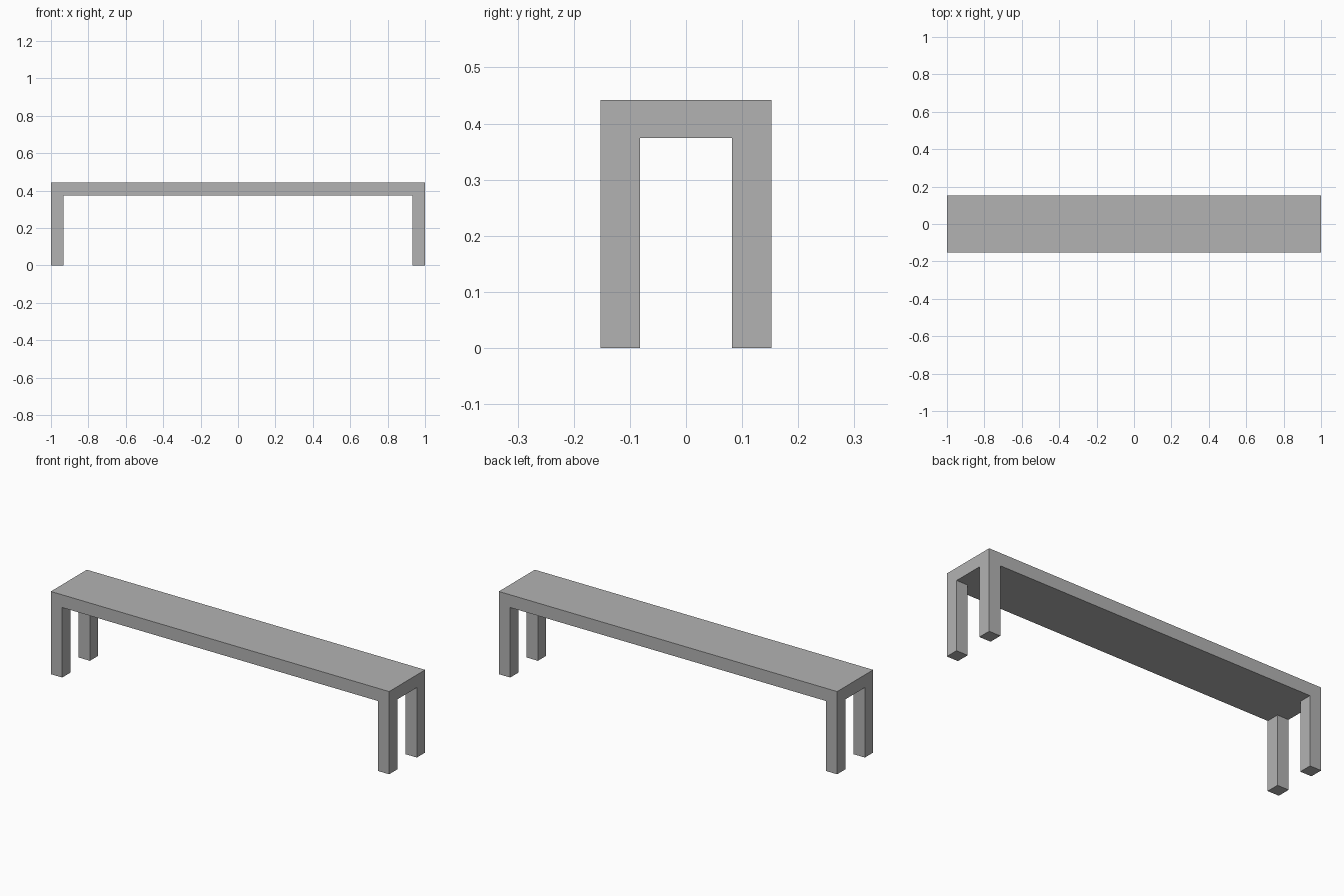
import bpy
import bmesh

cube = bpy.data.objects.get("Cube")
if cube:
    bpy.data.objects.remove(cube, do_unlink=True)

HALF_LENGTH, HALF_DEPTH = 1.0, 0.152
TOP, UNDERSIDE = 0.442, 0.374
LEG_X, LEG_Y = 0.067, 0.07

# Plain grey finish
grey = bpy.data.materials.new("grey")
grey.use_nodes = True
colour = (0.45, 0.45, 0.45, 1)
grey.diffuse_color = colour
grey.node_tree.nodes["Principled BSDF"].inputs["Base Color"].default_value = colour

# Seat slab
bm = bmesh.new()
bmesh.ops.create_cube(bm, size=2)
for v in bm.verts:
    v.co.x *= HALF_LENGTH
    v.co.y *= HALF_DEPTH
    v.co.z = TOP if v.co.z > 0 else UNDERSIDE

# Cut lines that mark out the four corner legs
inner_x, inner_y = HALF_LENGTH - LEG_X, HALF_DEPTH - LEG_Y
for side in (-1, 1):
    for point, normal in (((side * inner_x, 0, 0), (1, 0, 0)),
                          ((0, side * inner_y, 0), (0, 1, 0))):
        bmesh.ops.bisect_plane(bm, geom=bm.verts[:] + bm.edges[:] + bm.faces[:],
                               plane_co=point, plane_no=normal)

# Legs drawn down from the corner patches of the underside
bm.normal_update()
corners = []
for face in bm.faces:
    centre = face.calc_center_median()
    if face.normal.z < -0.9 and abs(centre.x) > inner_x and abs(centre.y) > inner_y:
        corners.append(face)
legs = bmesh.ops.extrude_discrete_faces(bm, faces=corners)["faces"]
for face in legs:
    for v in face.verts:
        v.co.z = 0

# Merge coplanar patches into clean flat faces
bmesh.ops.remove_doubles(bm, verts=bm.verts[:], dist=0.0001)
bmesh.ops.dissolve_limit(bm, angle_limit=0.01, verts=bm.verts[:], edges=bm.edges[:])
bmesh.ops.recalc_face_normals(bm, faces=bm.faces[:])

mesh = bpy.data.meshes.new("bench")
bm.to_mesh(mesh)
bm.free()
mesh.materials.append(grey)
bench = bpy.data.objects.new("bench", mesh)
bpy.context.collection.objects.link(bench)
